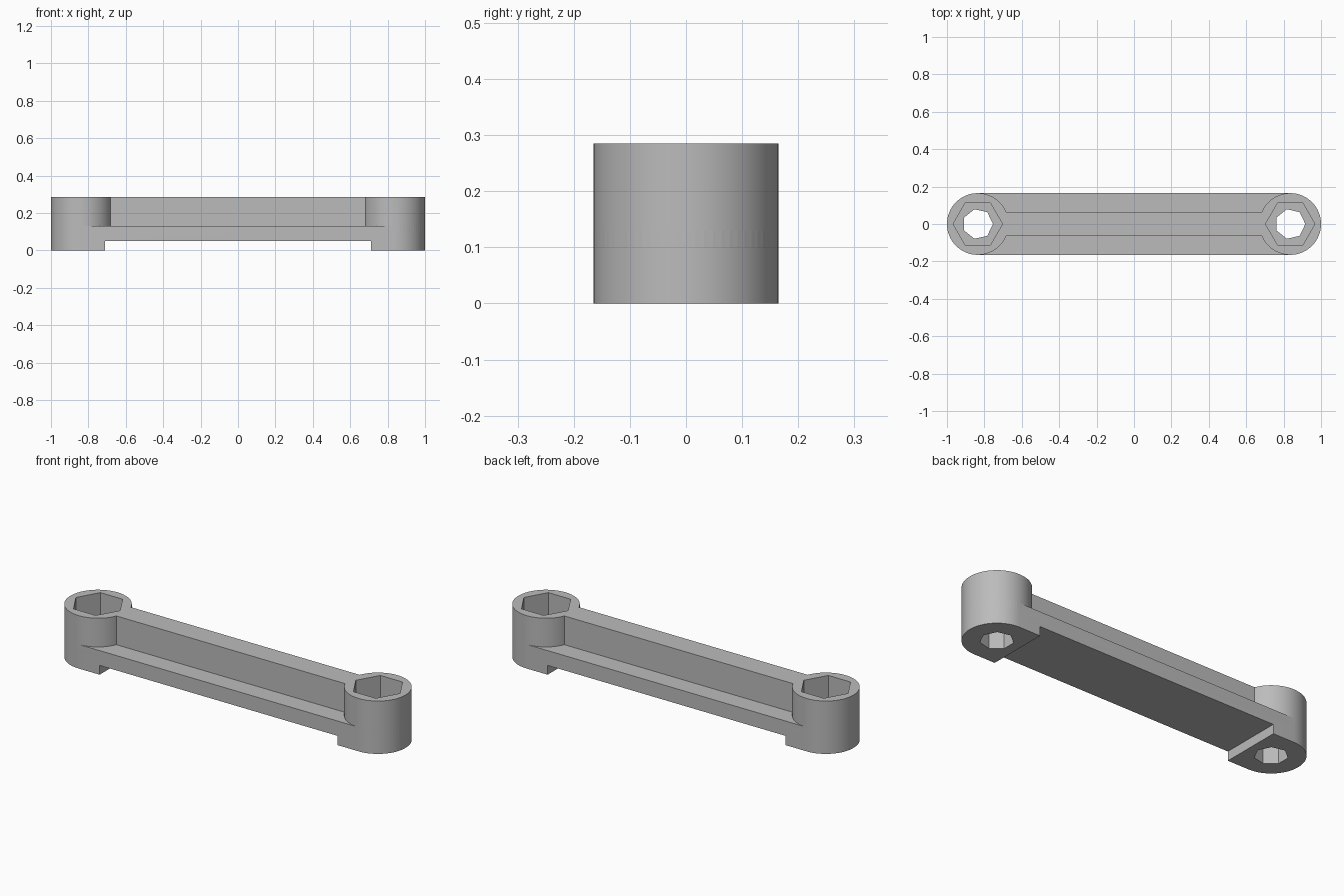
import bpy
import bmesh
from math import cos, sin, pi, radians

END_X = 0.835      # centre of each end boss
RADIUS = 0.165     # boss radius and half width of the base
BASE_TOP = 0.13
TOP = 0.285

cube = bpy.data.objects.get("Cube")
if cube:
    bpy.data.objects.remove(cube, do_unlink=True)

grey = bpy.data.materials.new("light grey")
grey.use_nodes = True
grey.diffuse_color = (0.5, 0.5, 0.5, 1)
grey.node_tree.nodes["Principled BSDF"].inputs["Base Color"].default_value = (0.5, 0.5, 0.5, 1)


def prism(name, outline, z0, z1):
    """Extrude a counter-clockwise xy outline from z0 to z1."""
    bm = bmesh.new()
    face = bm.faces.new([bm.verts.new((x, y, z0)) for x, y in outline])
    top = bmesh.ops.extrude_face_region(bm, geom=[face])["geom"]
    bmesh.ops.translate(bm, vec=(0, 0, z1 - z0),
                        verts=[v for v in top if isinstance(v, bmesh.types.BMVert)])
    bmesh.ops.recalc_face_normals(bm, faces=bm.faces[:])
    mesh = bpy.data.meshes.new(name)
    bm.to_mesh(mesh)
    bm.free()
    mesh.materials.append(grey)
    obj = bpy.data.objects.new(name, mesh)
    bpy.context.collection.objects.link(obj)
    return obj


def polygon(cx, radius, sides):
    return [(cx + radius * cos(2 * pi * i / sides), radius * sin(2 * pi * i / sides))
            for i in range(sides)]


def box(half_x, half_y):
    return [(-half_x, -half_y), (half_x, -half_y), (half_x, half_y), (-half_x, half_y)]


def boolean(target, other, operation):
    mod = target.modifiers.new(other.name, "BOOLEAN")
    mod.operation = operation
    mod.solver = "EXACT"
    mod.object = other
    bpy.context.view_layer.objects.active = target
    bpy.ops.object.modifier_apply(modifier=mod.name)
    bpy.data.objects.remove(other, do_unlink=True)


# Round-ended base plate
steps = 32
arc = [-pi / 2 + pi * i / steps for i in range(steps + 1)]
stadium = [(END_X + RADIUS * cos(a), RADIUS * sin(a)) for a in arc]
stadium += [(-x, -y) for x, y in stadium]
link = prism("link_bar", stadium, 0, BASE_TOP)

# Raised underside between the two feet
boolean(link, prism("underside_relief", box(0.71, 0.3), -0.1, 0.05), "DIFFERENCE")

# Centre rib and end bosses
boolean(link, prism("centre_rib", box(END_X, 0.062), 0.1, TOP), "UNION")
for x in (-END_X, END_X):
    boolean(link, prism("end_boss", polygon(x, RADIUS, 2 * steps), 0.1, TOP), "UNION")

# Hexagonal nut pockets above seven-sided bolt holes
for x in (-END_X, END_X):
    boolean(link, prism("nut_pocket", polygon(x, 0.132, 6), BASE_TOP, 0.4), "DIFFERENCE")
    boolean(link, prism("bolt_hole", polygon(x, 0.081, 7), -0.1, 0.4), "DIFFERENCE")

# Smooth round walls, crisp edges
bpy.ops.object.select_all(action="DESELECT")
link.select_set(True)
bpy.context.view_layer.objects.active = link
bpy.ops.object.shade_smooth_by_angle(angle=radians(30))
